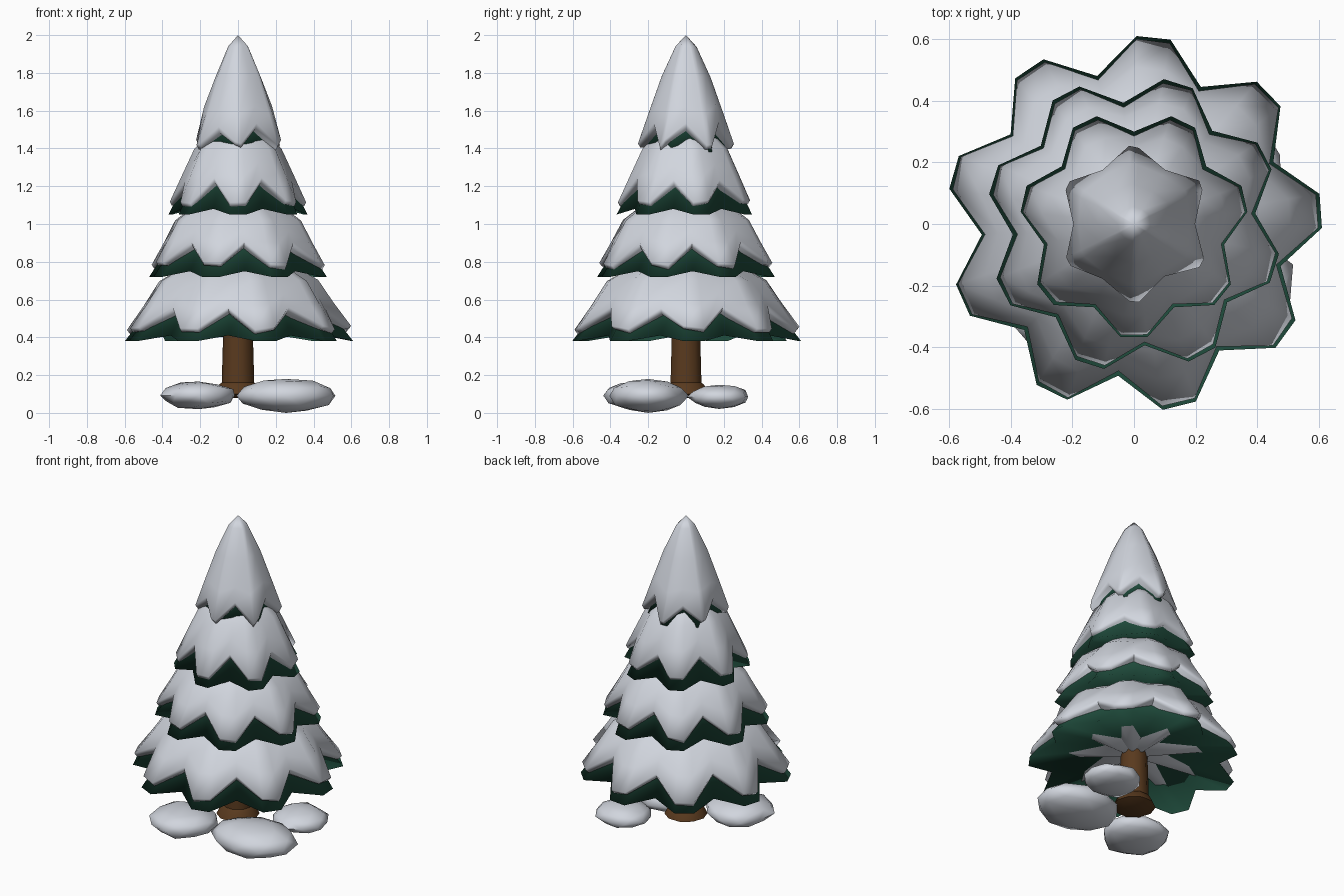
import bpy, bmesh, math, random
from mathutils import Vector, noise

if "Cube" in bpy.data.objects:
    bpy.data.objects.remove(bpy.data.objects["Cube"])

random.seed(4)


def material(name, rgb):
    m = bpy.data.materials.new(name)
    m.diffuse_color = (*rgb, 1)
    m.use_nodes = True
    m.node_tree.nodes["Principled BSDF"].inputs["Base Color"].default_value = m.diffuse_color
    return m


SNOW = material("snow white", (0.64, 0.67, 0.73))
GREEN = material("pine green", (0.013, 0.068, 0.043))
BROWN = material("bark brown", (0.10, 0.042, 0.013))


def finish(bm, name, mat, angle=40):
    bmesh.ops.recalc_face_normals(bm, faces=bm.faces)
    me = bpy.data.meshes.new(name)
    bm.to_mesh(me)
    bm.free()
    me.materials.append(mat)
    ob = bpy.data.objects.new(name, me)
    bpy.context.collection.objects.link(ob)
    bpy.context.view_layer.objects.active = ob
    ob.select_set(True)
    bpy.ops.object.shade_smooth_by_angle(angle=math.radians(angle))
    ob.select_set(False)
    return ob


def star_skirt(name, mat, points, turn, rings, top, bottom, jitter=0.0, blunt=0.13, angle=75):
    """Star-shaped shell; rings = (tip radius, tip z, valley radius, valley z)
    from the bottom up, closed to a centre point at both ends."""
    bm = bmesh.new()
    step = math.tau / points
    wobble = [(random.uniform(-jitter, jitter), random.uniform(-jitter, jitter) * 0.3)
              for _ in range(points * 3)]
    loops = []
    for i, (rt, zt, rv, zv) in enumerate(rings):
        fade = 1 - i / len(rings)
        loop = []
        for k in range(points):
            a = math.radians(turn) + k * step
            for j, (da, r, z) in enumerate(((-blunt, rt, zt), (blunt, rt, zt), (0.5, rv, zv))):
                dz, dr = wobble[k * 3 + j]
                t = a + da * step
                r += dr * fade
                loop.append(bm.verts.new((r * math.cos(t), r * math.sin(t), z + dz * fade)))
        loops.append(loop)
    n = points * 3
    for lo, hi in zip(loops, loops[1:]):
        for i in range(n):
            bm.faces.new((lo[i], lo[(i + 1) % n], hi[(i + 1) % n], hi[i]))
    for loop, z in ((loops[0], bottom), (loops[-1], top)):
        c = bm.verts.new((0, 0, z))
        for i in range(n):
            bm.faces.new((loop[i], loop[(i + 1) % n], c))
    return finish(bm, name, mat, angle)


# Branch tiers: points, turn, green tip/valley radius, rim z,
# snow edge low/high z, shoulder radius, shoulder z, inner top z
tiers = [
    (9, 4, 0.61, 0.495, 0.38, 0.45, 0.565, 0.405, 0.70, 0.95),
    (8, 27.5, 0.48, 0.395, 0.72, 0.79, 0.90, 0.325, 1.02, 1.28),
    (7, 270, 0.37, 0.30, 1.05, 1.12, 1.235, 0.22, 1.40, 1.62),
]
for i, (n, turn, rt, rv, z, lo, hi, rs, zs, top) in enumerate(tiers, 1):
    star_skirt(f"branches_{i}", GREEN, n, turn,
               [(rt, z, rv, z + 0.03), (rs * 0.94, zs - 0.03, rs * 0.88, zs - 0.03)],
               top - 0.05, z + 0.12, angle=180)
    rt -= 0.01
    rv -= 0.012
    star_skirt(f"snow_layer_{i}", SNOW, n, turn,
               [(rt * 0.97, lo - 0.02, rv * 0.97, hi - 0.03),
                (rt, lo, rv, hi),
                ((rt + rs) / 2 + 0.006, (lo + zs) / 2, (rv + rs) / 2 - 0.004, (hi + zs) / 2),
                (rs * 1.05, zs, rs * 0.94, zs)],
               top, lo - 0.02, 0.015)

# Top tier with rounded snow cap
star_skirt("branches_4", GREEN, 6, 270,
           [(0.22, 1.38, 0.185, 1.41), (0.14, 1.6, 0.13, 1.6)], 1.8, 1.47, angle=180)
star_skirt("snow_cap", SNOW, 6, 270,
           [(0.237, 1.41, 0.19, 1.50), (0.25, 1.43, 0.2, 1.53),
            (0.195, 1.59, 0.182, 1.62), (0.128, 1.78, 0.120, 1.78),
            (0.055, 1.94, 0.053, 1.94)], 2.0, 1.42, 0.02, blunt=0.06)

# Trunk with flared root
bm = bmesh.new()
loops = []
for r, z in ((0.07, 0.08), (0.125, 0.10), (0.10, 0.15), (0.086, 0.16), (0.075, 0.55)):
    loops.append([bm.verts.new((r * math.cos(k * math.tau / 10), r * math.sin(k * math.tau / 10), z))
                  for k in range(10)])
for lo, hi in zip(loops, loops[1:]):
    for k in range(10):
        bm.faces.new((lo[k], lo[(k + 1) % 10], hi[(k + 1) % 10], hi[k]))
bm.faces.new(loops[0])
bm.faces.new(loops[-1])
finish(bm, "trunk", BROWN)

# Snow mounds on the ground: centre, half sizes
mounds = [
    ((-0.21, -0.24, 0.092), (0.20, 0.20, 0.074)),
    ((0.255, -0.20, 0.09), (0.255, 0.205, 0.09)),
    ((0.315, 0.175, 0.085), (0.165, 0.16, 0.064)),
]
for i, (c, s) in enumerate(mounds, 1):
    bm = bmesh.new()
    bmesh.ops.create_icosphere(bm, subdivisions=2, radius=1)
    for v in bm.verts:
        p = v.co * (1 + 0.16 * noise.noise(v.co * 2.2 + Vector((i * 5.3, 0, 0))))
        p.z = max(-1, min(1, p.z))
        v.co = Vector(c) + Vector((p.x * s[0], p.y * s[1], p.z * s[2]))
    # ground the largest mound exactly at z = 0
    if i == 2:
        low = min(v.co.z for v in bm.verts)
        for v in bm.verts:
            v.co.z -= low
    finish(bm, f"snow_mound_{i}", SNOW, 60)
